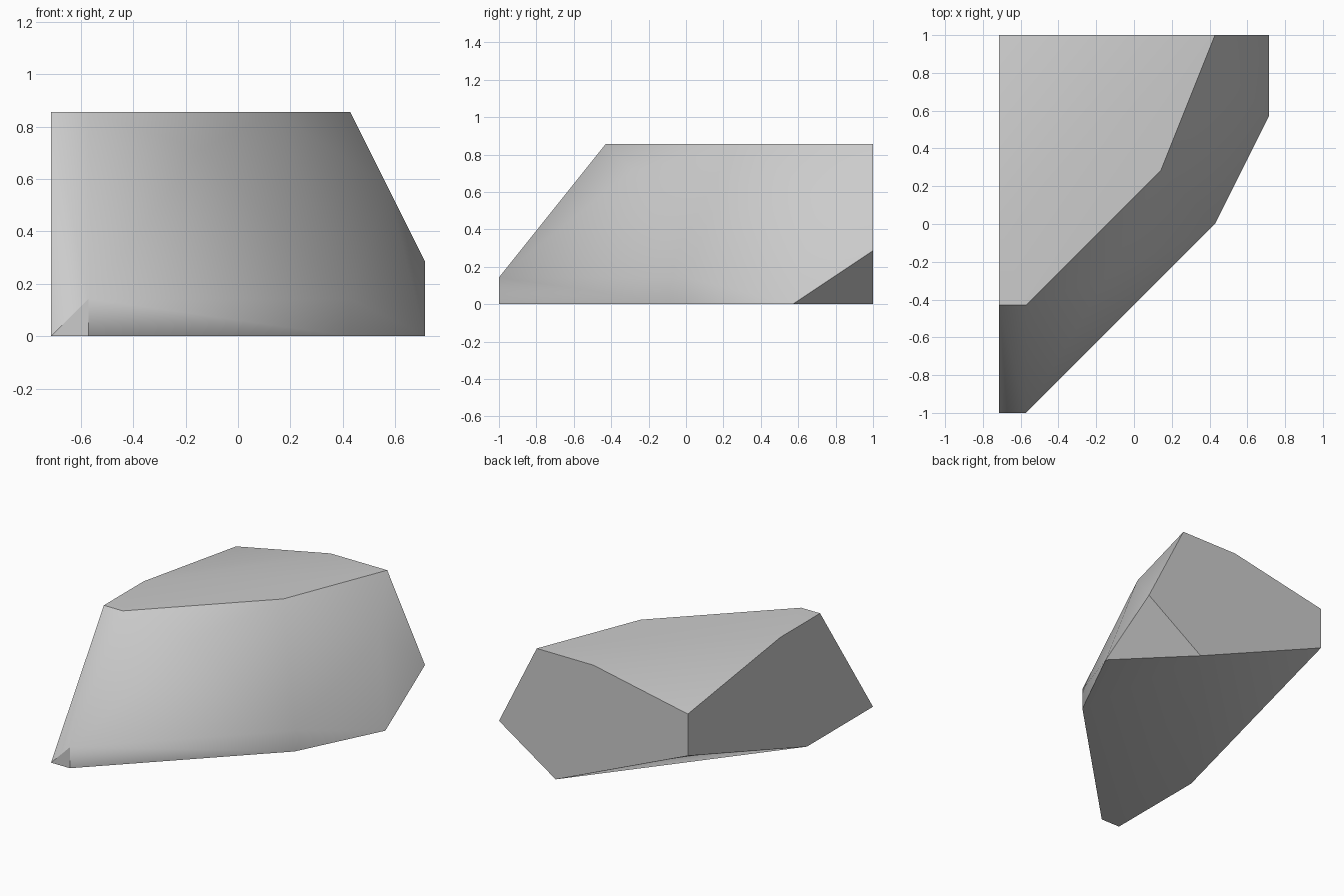
import bpy
import bmesh
from mathutils import Vector

# Remove the default cube only
default_cube = bpy.data.objects.get("Cube")
if default_cube:
    bpy.data.objects.remove(default_cube, do_unlink=True)

UNIT = 1 / 7  # the rock is laid out on a coarse grid of sevenths

# Corner points of the chiselled rock, grouped by region
top_rim = [(-5, 0, 6), (-5, -3, 6), (-4, -3, 6), (1, 2, 6), (3, 7, 6), (0, 7, 6)]
wall_bulges = [(-1, -2, 5), (4, 5, 4), (5, 7, 2), (3, 0, 1), (-4, -7, 1)]
base_rim = [(-5, -2, 0), (-5, -7, 0), (-4, -7, 0), (3, 0, 0), (5, 4, 0), (2, 7, 0)]
back_corner = [(-5, 7, 5), (-5, 7, 3)]


def region(face):
    """Name the side a face belongs to; each side is smooth in itself."""
    n = face.normal
    if n.z > 0.9:
        return "top"
    if n.z < -0.8:
        return "bottom"
    if n.z < -0.6:
        return "undercut"
    if n.y > 0.95:
        return "back"
    if n.x < -0.95:
        return "side"
    if n.y < -0.95:
        return "toe"
    return "wall"


def make_material(name, grey):
    colour = (grey, grey, grey, 1.0)
    material = bpy.data.materials.new(name)
    material.use_nodes = True
    material.diffuse_color = colour
    for node in material.node_tree.nodes:
        if node.type == "BSDF_PRINCIPLED":
            node.inputs["Base Color"].default_value = colour
    return material


# Wrap the corner points in a convex shell
bm = bmesh.new()
for point in top_rim + wall_bulges + base_rim + back_corner:
    bm.verts.new(Vector(point) * UNIT)
bmesh.ops.convex_hull(bm, input=bm.verts[:])
bmesh.ops.dissolve_limit(bm, angle_limit=0.01, verts=bm.verts[:], edges=bm.edges[:])
bmesh.ops.recalc_face_normals(bm, faces=bm.faces[:])
bm.normal_update()

# Smooth within each side, crisp edges between sides
for face in bm.faces:
    face.smooth = True
for edge in bm.edges:
    edge.smooth = len({region(f) for f in edge.link_faces}) == 1

mesh = bpy.data.meshes.new("rock")
bm.to_mesh(mesh)
bm.free()
mesh.materials.append(make_material("stone grey", 0.6))
rock = bpy.data.objects.new("rock", mesh)
bpy.context.collection.objects.link(rock)
